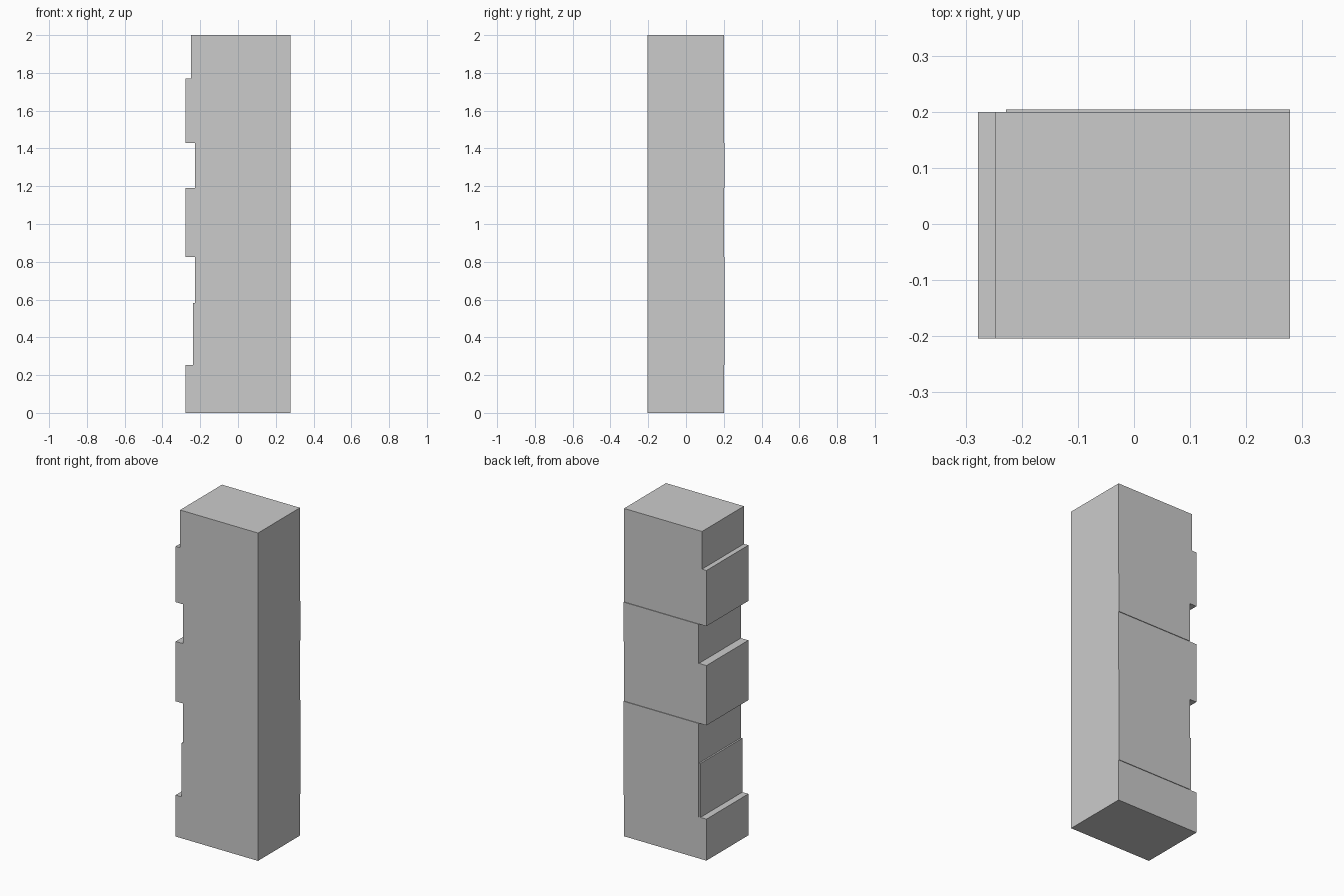
import bpy
import bmesh

if "Cube" in bpy.data.objects:
    bpy.data.objects.remove(bpy.data.objects["Cube"])

RIGHT, FRONT, BACK, BACK_RAISED = 0.278, -0.204, 0.2, 0.204
RECESS = -0.228


def prism(name, outline, y0, y1):
    """Extrude an x-z outline from y0 to y1."""
    bm = bmesh.new()
    face = bm.faces.new([bm.verts.new((x, y0, z)) for x, z in outline])
    new = bmesh.ops.extrude_face_region(bm, geom=[face])["geom"]
    verts = [g for g in new if isinstance(g, bmesh.types.BMVert)]
    bmesh.ops.translate(bm, verts=verts, vec=(0, y1 - y0, 0))
    bmesh.ops.recalc_face_normals(bm, faces=bm.faces)
    mesh = bpy.data.meshes.new(name)
    bm.to_mesh(mesh)
    bm.free()
    obj = bpy.data.objects.new(name, mesh)
    bpy.context.collection.objects.link(obj)
    return obj


# Courses of stone: left edge x, bottom z, top z
courses = [
    (-0.278, 0.0, 0.253),
    (-0.238, 0.253, 0.582),
    (RECESS, 0.582, 0.825),
    (-0.278, 0.825, 1.19),
    (RECESS, 1.19, 1.43),
    (-0.278, 1.43, 1.77),
    (-0.248, 1.77, 2.0),
]

# Pillar with a toothed left side
outline = [(RIGHT, 2.0), (RIGHT, 0.0)]
for x, z0, z1 in courses:
    outline += [(x, z0), (x, z1)]
pillar = prism("stone_pillar", outline, FRONT, BACK)

# Slightly raised courses on the back, merged into the pillar
for i, (z0, z1) in enumerate([(0.253, 0.825), (1.19, 1.43)]):
    band = prism(f"raised_back_course_{i + 1}",
                 [(RECESS, z0), (RECESS, z1), (RIGHT, z1), (RIGHT, z0)],
                 0.1, BACK_RAISED)
    band.hide_render = True
    band.hide_set(True)
    union = pillar.modifiers.new(f"back_course_{i + 1}", 'BOOLEAN')
    union.operation = 'UNION'
    union.solver = 'EXACT'
    union.object = band
